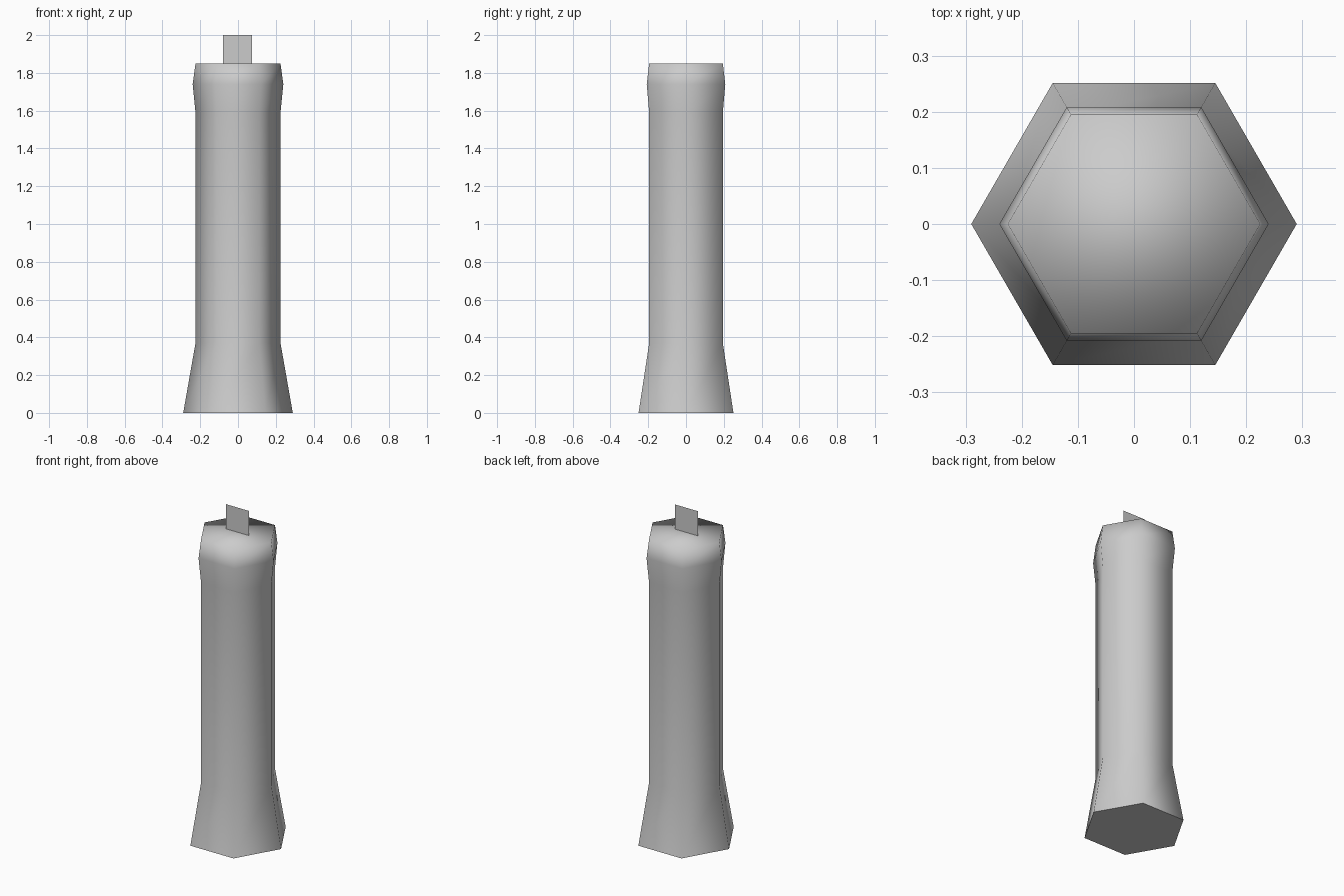
import bpy, bmesh, math

if "Cube" in bpy.data.objects:
    bpy.data.objects.remove(bpy.data.objects["Cube"])

SIDES = 6
# (radius, height) rings of the hexagonal body, bottom to top
PROFILE = [(0.29, 0.0), (0.225, 0.37), (0.225, 1.59), (0.24, 1.74), (0.225, 1.85)]


def add_object(name, bm):
    mesh = bpy.data.meshes.new(name)
    bm.to_mesh(mesh)
    bm.free()
    obj = bpy.data.objects.new(name, mesh)
    bpy.context.collection.objects.link(obj)
    return obj


# Candle body: stacked hexagon rings with flat caps
bm = bmesh.new()
rings = [[bm.verts.new((r * math.cos(math.tau * i / SIDES),
                        r * math.sin(math.tau * i / SIDES), z))
          for i in range(SIDES)] for r, z in PROFILE]
for low, high in zip(rings, rings[1:]):
    for i in range(SIDES):
        j = (i + 1) % SIDES
        bm.faces.new((low[i], low[j], high[j], high[i]))
bm.faces.new(rings[-1])
bm.faces.new(rings[0][::-1])
body = add_object("candle_body", bm)

# Smooth everywhere except the base rim
bpy.context.view_layer.objects.active = body
body.select_set(True)
bpy.ops.object.shade_smooth_by_angle(angle=math.radians(89))
body.select_set(False)

# Wick: a single flat card standing on the top
bm = bmesh.new()
bm.faces.new([bm.verts.new(p) for p in
              ((-0.08, 0, 1.85), (0.075, 0, 1.85), (0.075, 0, 2.0), (-0.08, 0, 2.0))])
add_object("wick", bm)
